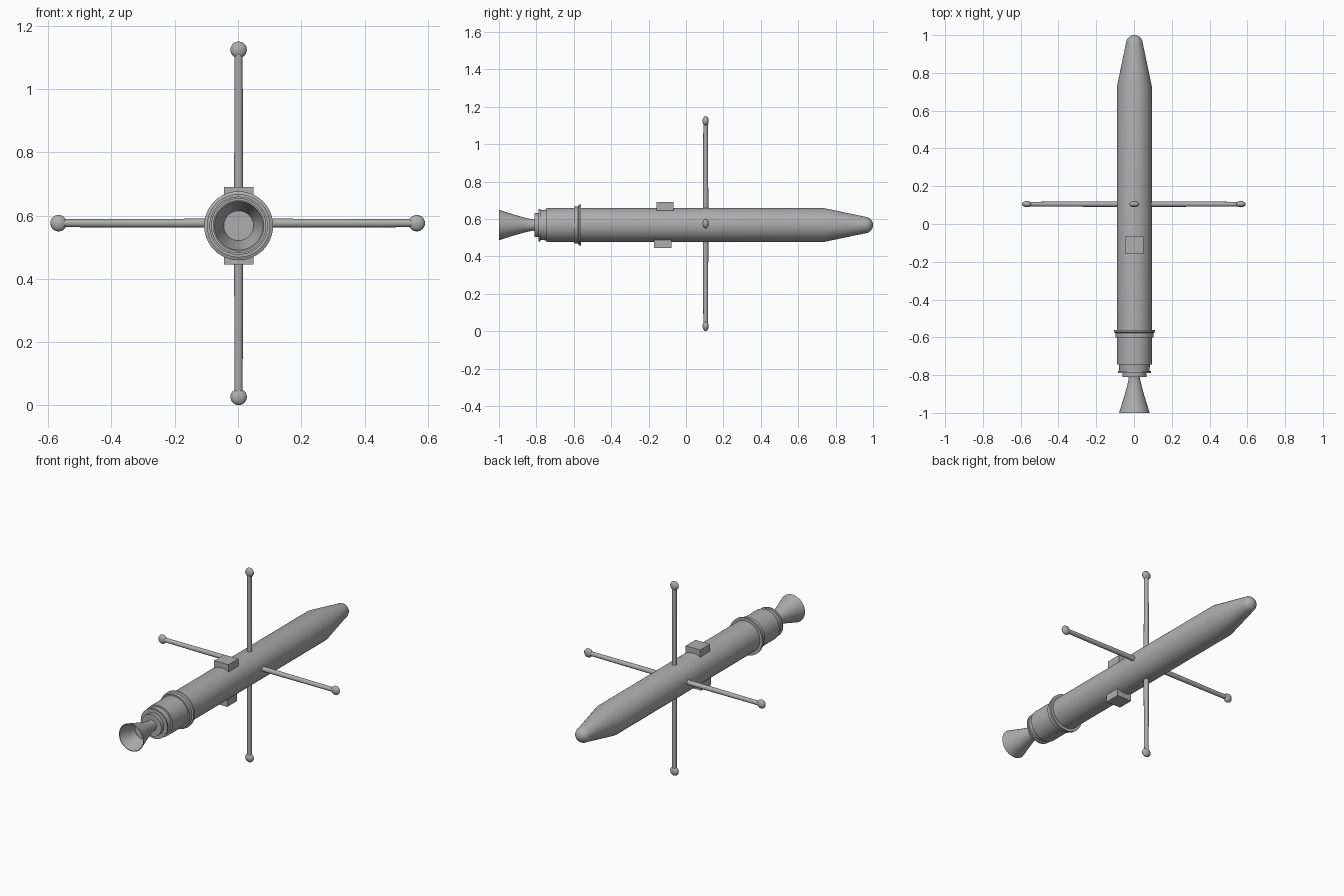
import bpy
import bmesh
import math
from mathutils import Matrix, Vector

cube = bpy.data.objects.get("Cube")
if cube:
    bpy.data.objects.remove(cube, do_unlink=True)

AXIS = Vector((0.002, 0, 0.568))   # long axis of the rocket
ARM_Y = 0.105                      # station of the four booms

grey = bpy.data.materials.new("Plain grey")
grey.use_nodes = True
COLOUR = (0.42, 0.42, 0.42, 1)
grey.diffuse_color = COLOUR
grey.node_tree.nodes["Principled BSDF"].inputs["Base Color"].default_value = COLOUR


def finish(name, bm, smooth=True):
    """Turn a bmesh into a named, shaded object."""
    bmesh.ops.recalc_face_normals(bm, faces=bm.faces)
    mesh = bpy.data.meshes.new(name)
    bm.to_mesh(mesh)
    bm.free()
    mesh.materials.append(grey)
    obj = bpy.data.objects.new(name, mesh)
    bpy.context.collection.objects.link(obj)
    if smooth:
        bpy.ops.object.select_all(action='DESELECT')
        obj.select_set(True)
        bpy.context.view_layer.objects.active = obj
        bpy.ops.object.shade_smooth_by_angle(angle=math.radians(30))
    return obj


def lathe(name, profile, sides=48):
    """Revolve (y, radius) points about the long axis and cap both ends."""
    bm = bmesh.new()
    rings = []
    for y, r in profile:
        rings.append([bm.verts.new(AXIS + Vector((r * math.cos(a), y, r * math.sin(a))))
                      for a in (2 * math.pi * i / sides for i in range(sides))])
    for a, b in zip(rings, rings[1:]):
        for i in range(sides):
            j = (i + 1) % sides
            bm.faces.new((a[i], a[j], b[j], b[i]))
    bm.faces.new(rings[0])
    bm.faces.new(rings[-1])
    return finish(name, bm)


# Main tube with tapered nose and rounded tip
tip = [(0.955 + 0.045 * math.sin(t), 0.045 * math.cos(t))
       for t in (math.radians(d) for d in (0, 18, 36, 54, 70, 86))]
lathe("body_and_nose", [(-0.745, 0.092), (0.73, 0.092)] + tip)

# Flanged collar around the tube
lathe("collar", [(-0.6, 0.09), (-0.6, 0.1), (-0.577, 0.1), (-0.573, 0.109),
                 (-0.562, 0.109), (-0.562, 0.09)])

# Stepped tail section
lathe("tail_step", [(-0.788, 0.06), (-0.788, 0.087), (-0.779, 0.087),
                    (-0.777, 0.08), (-0.735, 0.083)])
lathe("tail_plate", [(-0.81, 0.064), (-0.78, 0.064)])

# Engine bell with a recessed floor
lathe("engine_bell", [(-0.8, 0.032), (-0.82, 0.03), (-0.86, 0.039), (-0.92, 0.056),
                      (-1, 0.081), (-1, 0.077), (-0.9, 0.047)])

# Four booms with flattened end knobs: name, angle from +x, reach
BOOMS = [("left", 0, 0.563), ("top", 90, 0.556), ("right", 180, 0.569), ("bottom", 270, 0.541)]
for side, angle, reach in BOOMS:
    a = math.radians(angle)
    out = Vector((math.cos(a), 0, math.sin(a)))
    base = AXIS + Vector((0, ARM_Y, 0.008 * abs(math.cos(a))))
    turn = out.to_track_quat('Z', 'Y').to_matrix().to_4x4()

    bm = bmesh.new()
    start = 0.07
    bmesh.ops.create_cone(
        bm, cap_ends=True, segments=16, radius1=0.0145, radius2=0.0125,
        depth=reach - start,
        matrix=Matrix.Translation(base + out * (reach + start) / 2) @ turn)
    finish(side + "_boom", bm)

    bm = bmesh.new()
    bmesh.ops.create_uvsphere(
        bm, u_segments=20, v_segments=12, radius=0.026,
        matrix=Matrix.Translation(base + out * reach) @ Matrix.Diagonal((1, 0.63, 1, 1)))
    finish(side + "_knob", bm)

# Equipment boxes above and below the tube
for name, y, z in (("top_box", -0.113, 0.665), ("bottom_box", -0.124, 0.47)):
    bm = bmesh.new()
    bmesh.ops.create_cube(
        bm, size=1,
        matrix=Matrix.Translation((0.002, y, z)) @ Matrix.Diagonal((0.094, 0.092, 0.05, 1)))
    finish(name, bm, smooth=False)
